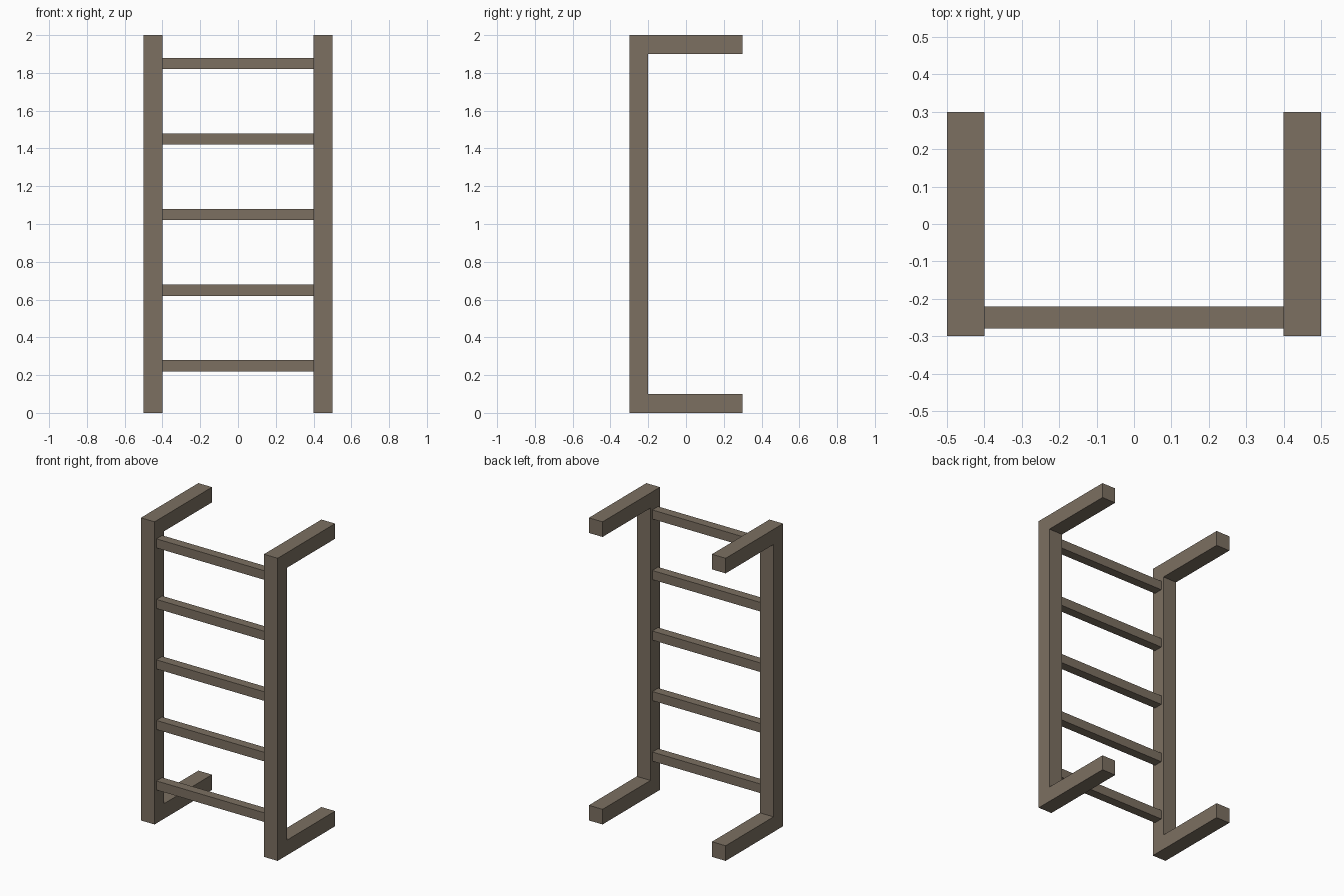
import bpy, bmesh

if "Cube" in bpy.data.objects:
    bpy.data.objects.remove(bpy.data.objects["Cube"])

mat = bpy.data.materials.new("brown_metal")
mat.diffuse_color = (0.2, 0.16, 0.12, 1)
mat.use_nodes = True
mat.node_tree.nodes["Principled BSDF"].inputs["Base Color"].default_value = mat.diffuse_color


def add_object(name, bm):
    bmesh.ops.recalc_face_normals(bm, faces=bm.faces)
    mesh = bpy.data.meshes.new(name)
    bm.to_mesh(mesh)
    bm.free()
    mesh.materials.append(mat)
    obj = bpy.data.objects.new(name, mesh)
    bpy.context.collection.objects.link(obj)
    return obj


def extrude_x(name, profile, x0, x1):
    """Extrude a closed (y, z) profile from x0 to x1."""
    bm = bmesh.new()
    face = bm.faces.new([bm.verts.new((x0, y, z)) for y, z in profile])
    ext = bmesh.ops.extrude_face_region(bm, geom=[face])
    verts = [v for v in ext["geom"] if isinstance(v, bmesh.types.BMVert)]
    bmesh.ops.translate(bm, verts=verts, vec=(x1 - x0, 0, 0))
    return add_object(name, bm)


# Side rails: C-shaped profile with arms reaching to the back
RAIL = [(-0.3, 0), (0.3, 0), (0.3, 0.1), (-0.2, 0.1),
        (-0.2, 1.9), (0.3, 1.9), (0.3, 2), (-0.3, 2)]
extrude_x("left_rail", RAIL, -0.5, -0.4)
extrude_x("right_rail", RAIL, 0.4, 0.5)

# Rungs: square bars between the rails
for i in range(5):
    z = 0.25 + 0.4 * i
    square = [(-0.28, z - 0.03), (-0.22, z - 0.03),
              (-0.22, z + 0.03), (-0.28, z + 0.03)]
    extrude_x(f"rung_{i + 1}", square, -0.4, 0.4)
